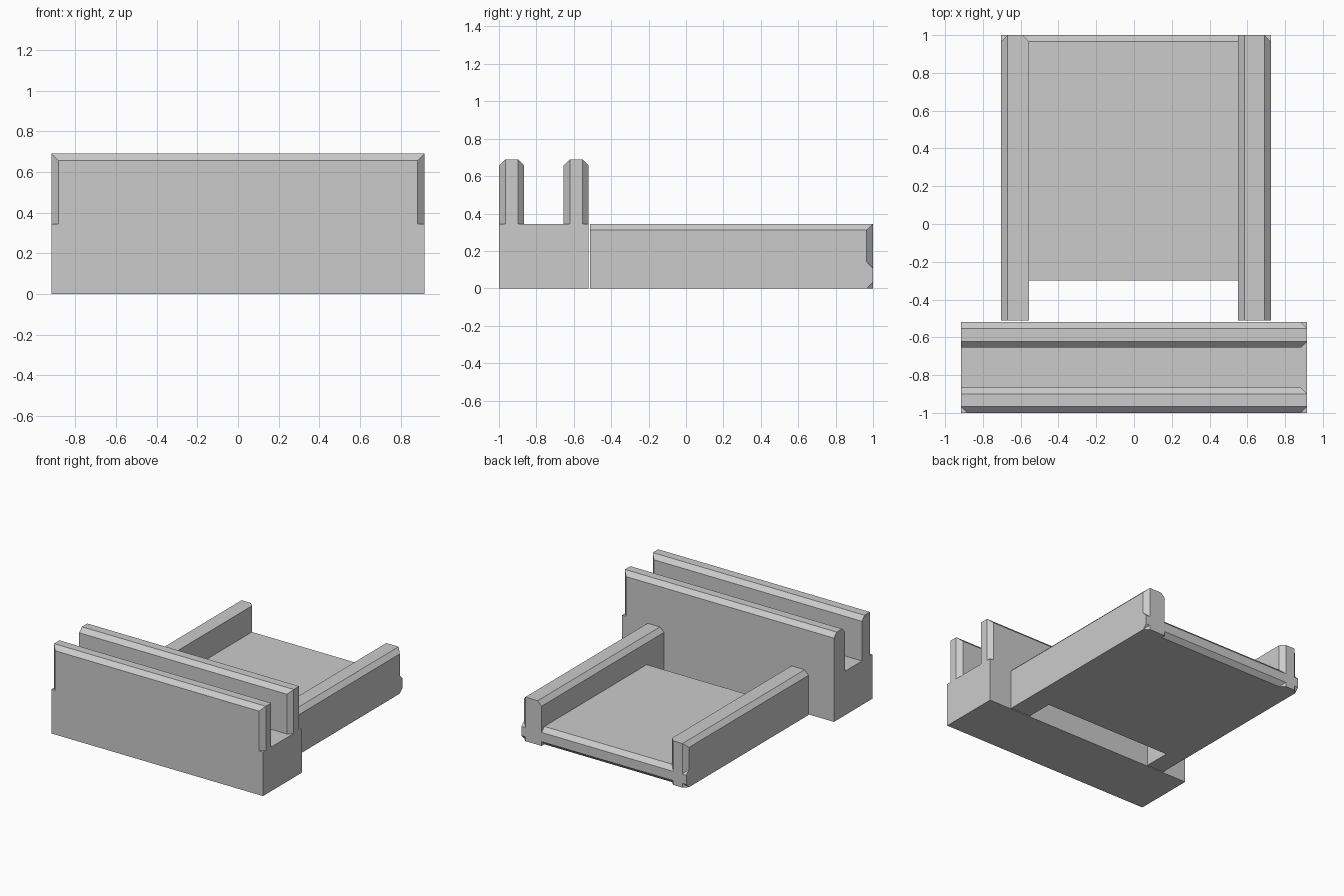
import bpy
import bmesh
from mathutils import Vector

# Remove the default cube
default = bpy.data.objects.get("Cube")
if default:
    bpy.data.objects.remove(default)

# Single plain grey material
GREY = (0.6, 0.6, 0.6, 1)
grey = bpy.data.materials.new("plain grey")
grey.use_nodes = True
grey.diffuse_color = GREY
grey.node_tree.nodes["Principled BSDF"].inputs["Base Color"].default_value = GREY

CHAMFER = 0.034
DIRECTIONS = {
    "right": Vector((-1, 0, 0)), "left": Vector((1, 0, 0)),
    "front": Vector((0, -1, 0)), "back": Vector((0, 1, 0)),
    "bottom": Vector((0, 0, -1)), "top": Vector((0, 0, 1)),
}


def chamfered_box(name, low, high, edges=()):
    """Box between two corners; each edge is named by the two sides it joins."""
    low, high = Vector(low), Vector(high)
    centre, size = (low + high) / 2, high - low
    bm = bmesh.new()
    bmesh.ops.create_cube(bm, size=1)
    for v in bm.verts:
        v.co = Vector(a * b for a, b in zip(v.co, size))
    for edge in edges:
        a, b = (DIRECTIONS[side] for side in edge.split("-"))
        corner = Vector((p + q) * s / 2 for p, q, s in zip(a, b, size))
        cut = bmesh.ops.bisect_plane(
            bm, geom=bm.verts[:] + bm.edges[:] + bm.faces[:], dist=1e-5,
            plane_co=corner - a * CHAMFER, plane_no=a + b, clear_outer=True)
        rim = [e for e in cut["geom_cut"] if isinstance(e, bmesh.types.BMEdge)]
        bmesh.ops.edgeloop_fill(bm, edges=rim)
    bmesh.ops.recalc_face_normals(bm, faces=bm.faces[:])
    mesh = bpy.data.meshes.new(name)
    bm.to_mesh(mesh)
    bm.free()
    mesh.materials.append(grey)
    obj = bpy.data.objects.new(name, mesh)
    obj.location = centre
    bpy.context.collection.objects.link(obj)
    return obj


# Front block: solid base with two parallel walls forming a channel
HALF, MID, TOP = 0.917, 0.345, 0.69
chamfered_box("block_base", (-HALF, -1, 0), (HALF, -0.52, MID))
wall_edges = ["front-top", "back-top", "left-front", "left-back"]
chamfered_box("front_wall", (-HALF, -1, MID), (HALF, -0.865, TOP),
              wall_edges + ["right-front"])
chamfered_box("rear_wall", (-HALF, -0.655, MID), (HALF, -0.52, TOP), wall_edges)

# Tray floor with chamfered rear lip
chamfered_box("tray_floor", (-0.703, -0.3, 0), (0.725, 1, 0.14),
              ["back-top", "back-bottom"])

# Side rails reaching forward to the block
chamfered_box("left_rail", (0.55, -0.512, 0), (0.725, 1, MID),
              ["left-top", "right-top", "left-back"])
chamfered_box("right_rail", (-0.703, -0.512, 0), (-0.555, 1, MID),
              ["right-top", "right-back", "left-back"])
